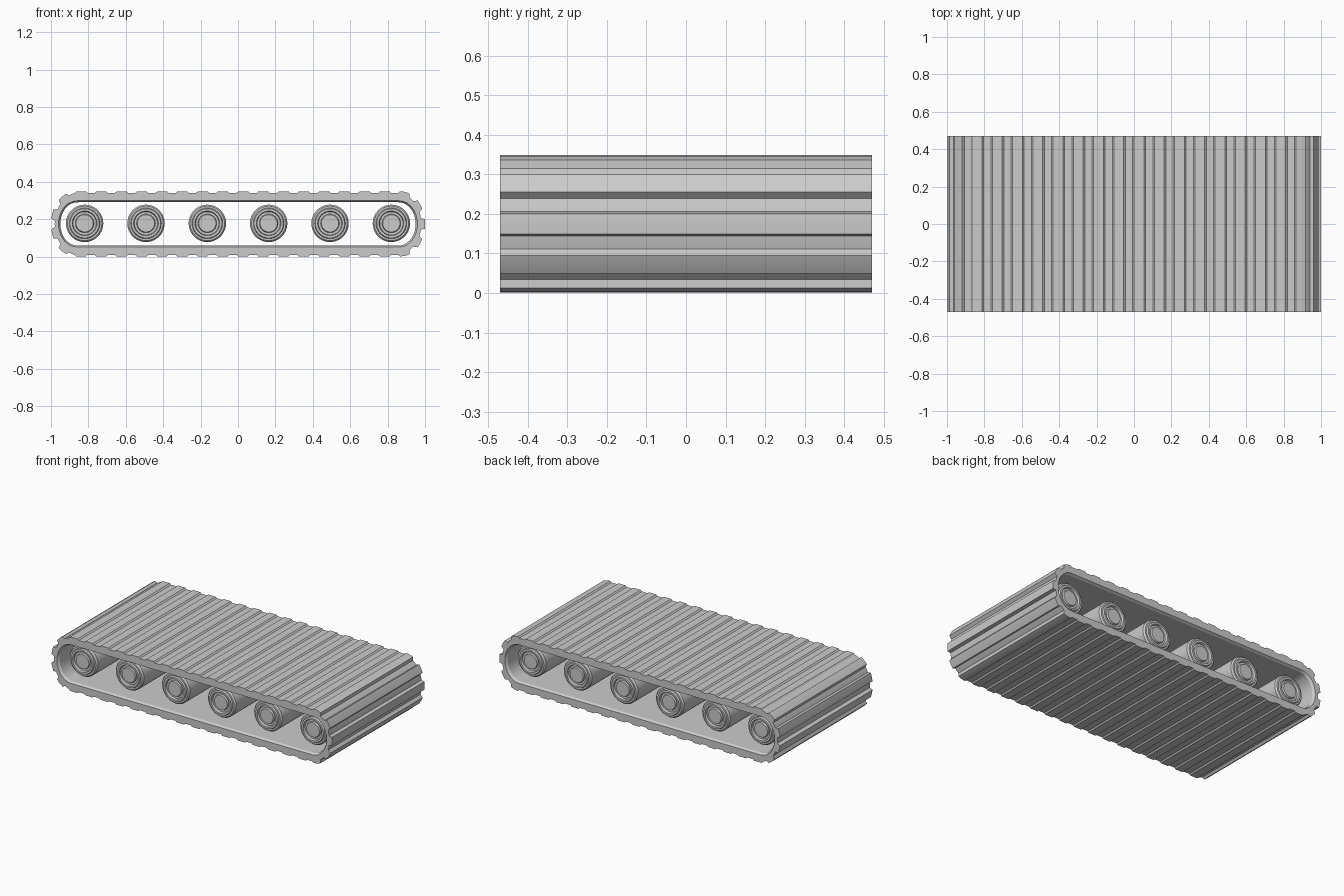
import bpy, bmesh, math

if "Cube" in bpy.data.objects:
    bpy.data.objects.remove(bpy.data.objects["Cube"])

ZC = 0.175          # centre height of the conveyor
HALF_Y = 0.47       # half width of the belt
LINKS = 41          # number of belt slats


def finish(bm, name, angle):
    bmesh.ops.recalc_face_normals(bm, faces=bm.faces)
    mesh = bpy.data.meshes.new(name)
    bm.to_mesh(mesh)
    bm.free()
    ob = bpy.data.objects.new(name, mesh)
    bpy.context.collection.objects.link(ob)
    bpy.ops.object.select_all(action='DESELECT')
    ob.select_set(True)
    bpy.context.view_layer.objects.active = ob
    bpy.ops.object.shade_smooth_by_angle(angle=math.radians(angle))
    return ob


def track(straight, rx, rz, n=64):
    """Dense closed loop with rounded ends, starting at the right tip."""
    def arc(cx, a0):
        return [(cx + rx * math.cos(a0 + math.pi * i / n),
                 rz * math.sin(a0 + math.pi * i / n)) for i in range(n + 1)]
    right, left = arc(straight, -math.pi / 2), arc(-straight, math.pi / 2)
    h = n // 2
    return right[h:] + left + right[:h]


def sample(path, fracs):
    """Points at the given fractions of arc length along a closed path."""
    closed = path + [path[0]]
    cum = [0.0]
    for a, b in zip(closed, closed[1:]):
        cum.append(cum[-1] + math.dist(a, b))
    out = []
    for f in fracs:
        d, i = (f % 1.0) * cum[-1], 0
        while cum[i + 1] < d:
            i += 1
        t = (d - cum[i]) / (cum[i + 1] - cum[i])
        a, b = closed[i], closed[i + 1]
        out.append((a[0] + t * (b[0] - a[0]), a[1] + t * (b[1] - a[1])))
    return out


# Belt: slatted outer loop, smooth inner loop with a small chamfer
steps = [(-0.24, 0), (0, 0), (0.24, 0), (0.32, 1), (0.5, 1), (0.68, 1)]
fracs = [(k + s) / LINKS for k in range(LINKS) for s, _ in steps]
lows = [low for _ in range(LINKS) for _, low in steps]
outer = []
for (x, z), low in zip(sample(track(0.87, 0.13, 0.174), fracs), lows):
    end = min(1, max(0, (abs(x) - 0.87) / 0.06))
    depth = low * (0.008 + 0.012 * end)
    m = math.hypot((abs(x) - 0.87) / 0.13, z / 0.174) if abs(x) > 0.87 else 1
    nx = (abs(x) - 0.87) / 0.13 * math.copysign(1, x) / m if abs(x) > 0.87 else 0
    nz = z / 0.174 / m
    outer.append((x - depth * nx, z - depth * nz))
inner = sample(track(0.86, 0.09, 0.116), fracs)
lip = sample(track(0.86, 0.10, 0.124), fracs)

bm = bmesh.new()
loops = [(outer, -HALF_Y), (outer, HALF_Y), (lip, HALF_Y),
         (inner, HALF_Y - 0.015), (inner, -HALF_Y + 0.015), (lip, -HALF_Y)]
rings = [[bm.verts.new((x, y, z + ZC)) for x, z in pts] for pts, y in loops]
for a, b in zip(rings, rings[1:] + rings[:1]):
    for i in range(len(a)):
        j = (i + 1) % len(a)
        bm.faces.new((a[i], a[j], b[j], b[i]))
finish(bm, "belt", 20)

# Rollers: lathed drums with stepped rings on both ends
half = [(0.046, 0.41), (0.050, 0.40), (0.062, 0.40), (0.066, 0.415),
        (0.078, 0.415), (0.082, 0.405), (0.092, 0.405), (0.10, 0.395)]
profile = [(r, -y) for r, y in half] + [(r, y) for r, y in reversed(half)]
SEG = 40


def roller(x):
    bm = bmesh.new()
    rings = []
    for r, y in profile:
        rings.append([bm.verts.new((x + r * math.cos(2 * math.pi * i / SEG), y,
                                    ZC + 0.003 + r * math.sin(2 * math.pi * i / SEG)))
                      for i in range(SEG)])
    for a, b in zip(rings, rings[1:]):
        for i in range(SEG):
            j = (i + 1) % SEG
            bm.faces.new((a[i], a[j], b[j], b[i]))
    bm.faces.new(rings[0])
    bm.faces.new(rings[-1])
    return bm


for k in range(6):
    finish(roller(-0.82 + k * 0.328), f"roller_{k + 1}", 30)
